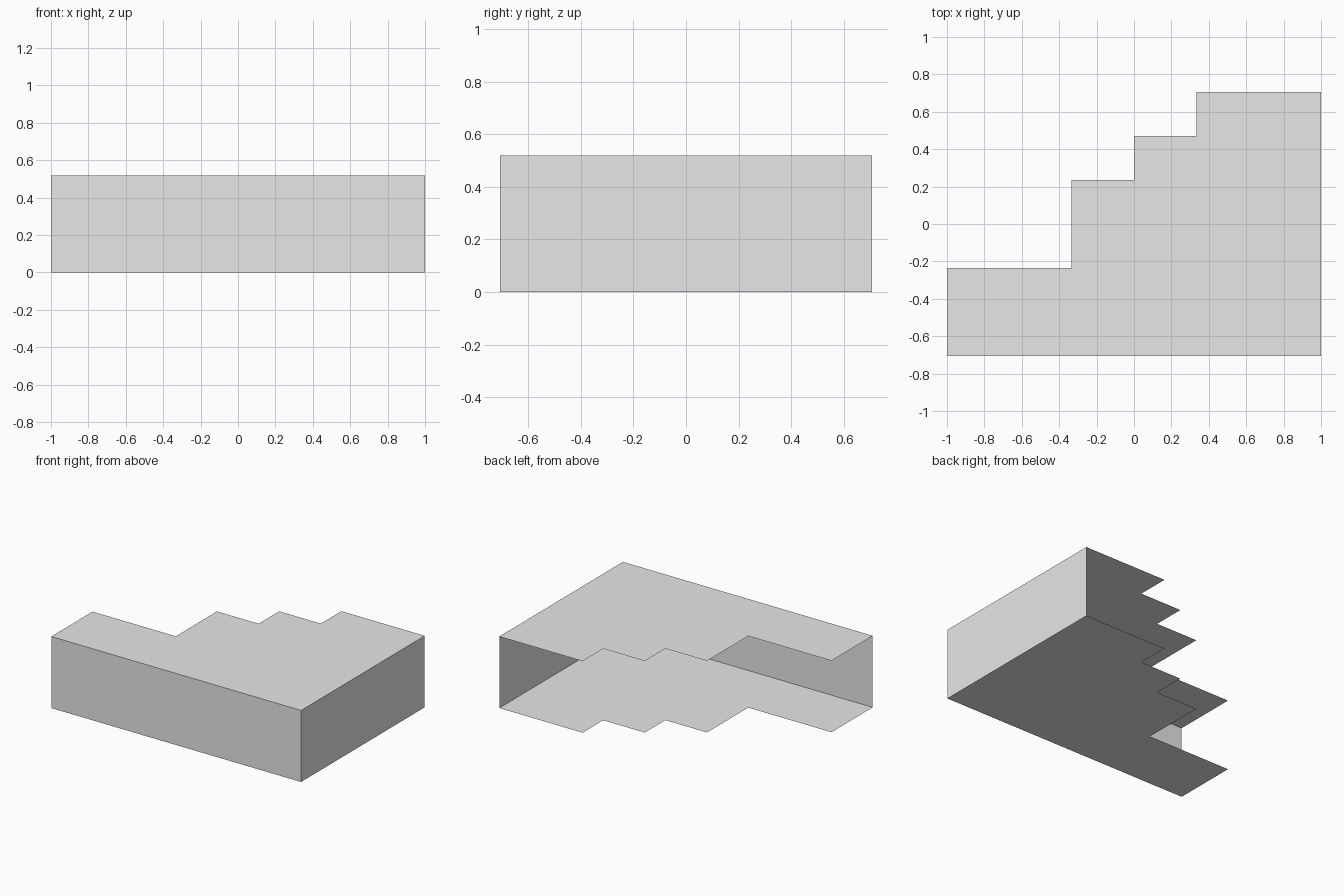
import bpy
import bmesh

cube = bpy.data.objects.get("Cube")
if cube:
    bpy.data.objects.remove(cube, do_unlink=True)

HALF_X, HALF_Y, HEIGHT = 1.0, 0.707, 0.518
STEP_X, STEP_Y = HALF_X / 3, HALF_Y / 3

grey = bpy.data.materials.new("light grey")
grey.use_nodes = True
grey.diffuse_color = (0.8, 0.8, 0.8, 1)
grey.node_tree.nodes["Principled BSDF"].inputs["Base Color"].default_value = (0.8, 0.8, 0.8, 1)


def panel(name, points, flip=False):
    """Make a single flat sheet from its corner points."""
    bm = bmesh.new()
    face = bm.faces.new([bm.verts.new(p) for p in points])
    if flip:
        face.normal_flip()
    mesh = bpy.data.meshes.new(name)
    bm.to_mesh(mesh)
    bm.free()
    mesh.materials.append(grey)
    obj = bpy.data.objects.new(name, mesh)
    bpy.context.collection.objects.link(obj)
    return obj


# Stepped outline in units of one step, counter-clockwise from above
steps = [(-3, -3), (3, -3), (3, 3), (1, 3), (1, 2),
         (0, 2), (0, 1), (-1, 1), (-1, -1), (-3, -1)]
outline = [(i * STEP_X, j * STEP_Y) for i, j in steps]

# Matching roof and floor sheets
panel("roof", [(x, y, HEIGHT) for x, y in outline])
panel("floor", [(x, y, 0) for x, y in outline], flip=True)

# Walls on the two straight sides; the stepped side stays open
for name, (a, b) in {"front_wall": outline[0:2], "side_wall": outline[1:3]}.items():
    panel(name, [(*a, 0), (*b, 0), (*b, HEIGHT), (*a, HEIGHT)])
